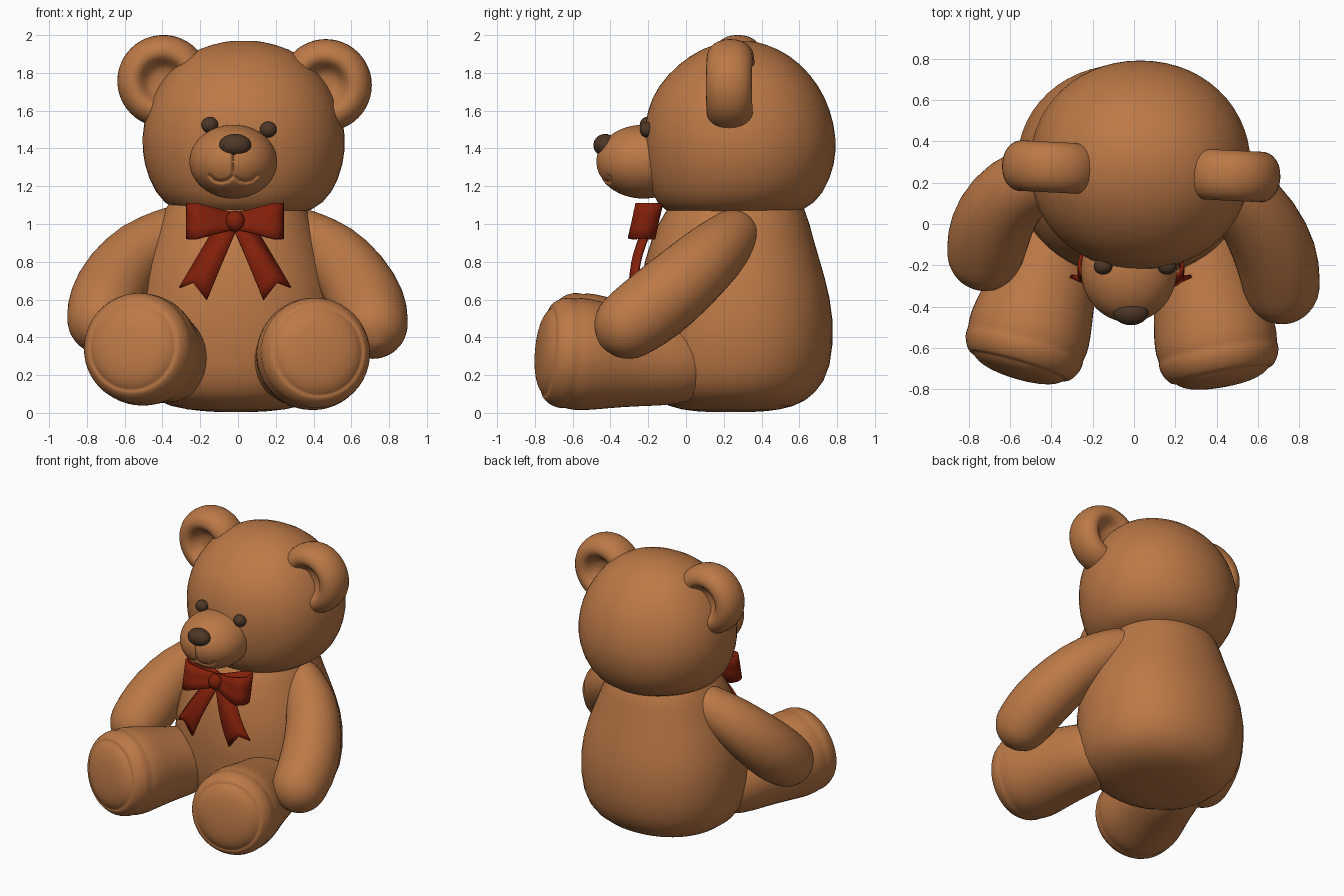
import bpy, bmesh, math
from mathutils import Vector

cube = bpy.data.objects.get("Cube")
if cube:
    bpy.data.objects.remove(cube)


def material(name, color):
    m = bpy.data.materials.new(name)
    m.use_nodes = True
    m.diffuse_color = color
    bsdf = m.node_tree.nodes["Principled BSDF"]
    bsdf.inputs["Base Color"].default_value = color
    bsdf.inputs["Roughness"].default_value = 0.8
    return m


FUR = material("brown fur", (0.50, 0.19, 0.062, 1))
DARK = material("dark brown", (0.075, 0.038, 0.02, 1))
RED = material("red ribbon", (0.225, 0.014, 0.003, 1))


def finish(name, bm, mat, angle=60, subdiv=0):
    bmesh.ops.recalc_face_normals(bm, faces=bm.faces)
    mesh = bpy.data.meshes.new(name)
    bm.to_mesh(mesh)
    bm.free()
    mesh.materials.append(mat)
    ob = bpy.data.objects.new(name, mesh)
    bpy.context.collection.objects.link(ob)
    if subdiv:
        mod = ob.modifiers.new("smooth", "SUBSURF")
        mod.levels = mod.render_levels = subdiv
    bpy.ops.object.select_all(action="DESELECT")
    ob.select_set(True)
    bpy.context.view_layer.objects.active = ob
    bpy.ops.object.shade_smooth_by_angle(angle=math.radians(angle))
    return ob


def loft(name, rings, mat, subdiv=1):
    """Skin a stack of equal rings and close both ends with a fan."""
    bm = bmesh.new()
    loops = [[bm.verts.new(p) for p in ring] for ring in rings]
    n = len(loops[0])
    for a, b in zip(loops, loops[1:]):
        for i in range(n):
            j = (i + 1) % n
            bm.faces.new((a[i], a[j], b[j], b[i]))
    for ring in (loops[0], loops[-1]):
        tip = bm.verts.new(sum((v.co for v in ring), Vector()) / n)
        for i in range(n):
            bm.faces.new((ring[i], ring[(i + 1) % n], tip))
    return finish(name, bm, mat, 80, subdiv)


def circle(center, axis, radius, n=24):
    q = Vector(axis).to_track_quat("Z", "Y")
    turn = [2 * math.pi * i / n for i in range(n)]
    return [Vector(center) + q @ Vector((radius * math.cos(t), radius * math.sin(t), 0)) for t in turn]


def oval(x, z, half, front, back, power, n=28):
    """Horizontal rounded-square ring."""
    ring = []
    for i in range(n):
        t = 2 * math.pi * i / n
        c, s = math.cos(t), math.sin(t)
        ring.append(Vector((x + half * math.copysign(abs(c) ** power, c),
                            (front + back) / 2 + (back - front) / 2 * math.copysign(abs(s) ** power, s), z)))
    return ring


def lathe(name, start, axis, profile, mat):
    axis = Vector(axis).normalized()
    return loft(name, [circle(Vector(start) + axis * d, axis, r) for d, r in profile], mat)


def limb(name, points, radii, mat):
    """Round-ended tube through the points."""
    pts = [Vector(p) for p in points]
    dirs = [(pts[min(i + 1, len(pts) - 1)] - pts[max(i - 1, 0)]).normalized() for i in range(len(pts))]
    rings = []
    caps = [math.radians(a) for a in (85, 65, 45, 22)]
    for a in caps:
        rings.append(circle(pts[0] - dirs[0] * radii[0] * math.sin(a), dirs[0], radii[0] * math.cos(a)))
    rings += [circle(p, d, r) for p, d, r in zip(pts, dirs, radii)]
    for a in reversed(caps):
        rings.append(circle(pts[-1] + dirs[-1] * radii[-1] * math.sin(a), dirs[-1], radii[-1] * math.cos(a)))
    return loft(name, rings, mat)


def ball(name, center, scale, mat, u=32, v=20, shape=None):
    bm = bmesh.new()
    bmesh.ops.create_uvsphere(bm, u_segments=u, v_segments=v, radius=1)
    for vert in bm.verts:
        x, y, z = vert.co
        vert.co = Vector(center) + Vector((x * scale[0], z * scale[1], y * scale[2]))
        if shape:
            shape(vert.co)
    return finish(name, bm, mat, 80)


# Torso: height, half width, front, back
torso = [(0.005, 0.16, 0.05, 0.42), (0.03, 0.36, -0.1, 0.58), (0.1, 0.485, -0.2, 0.69), (0.23, 0.555, -0.25, 0.775),
         (0.5, 0.575, -0.265, 0.79), (0.72, 0.53, -0.245, 0.74), (0.92, 0.445, -0.19, 0.675),
         (1.08, 0.385, -0.11, 0.64), (1.2, 0.3, 0.0, 0.55)]
loft("torso", [oval(-0.01, z, w, f, b, 0.92) for z, w, f, b in torso], FUR)

# Head
head = [(1.04, 0.22, 0.0, 0.48), (1.065, 0.37, -0.12, 0.63), (1.16, 0.475, -0.19, 0.735), (1.32, 0.535, -0.225, 0.795),
        (1.46, 0.545, -0.23, 0.8), (1.6, 0.52, -0.21, 0.77), (1.73, 0.46, -0.155, 0.71),
        (1.85, 0.365, -0.04, 0.61), (1.93, 0.245, 0.08, 0.49), (1.97, 0.09, 0.22, 0.36)]
loft("head", [oval(0.03, z, w, f, b, 0.97) for z, w, f, b in head], FUR)

# Ears: thick rims around a dished middle
half = [(0.035, 0.02), (0.04, 0.07), (0.075, 0.1), (0.115, 0.125), (0.127, 0.16), (0.11, 0.205), (0.065, 0.24)]
ear = [(-d, r) for d, r in half] + [(0, 0.25)] + [(d, r) for d, r in reversed(half)]
lathe("right_ear", (-0.395, 0.275, 1.757), (0.05, 1, 0), ear, FUR)
lathe("left_ear", (0.465, 0.235, 1.735), (0.05, 1, 0), ear, FUR)

# Muzzle with a pressed-in smile
MX = -0.025
smile = [(0, 1.37), (0, 1.255), (0.03, 1.23), (0.065, 1.222), (0.1, 1.23), (0.125, 1.255)]


def press_smile(co):
    if co.y > -0.3:
        return
    p = Vector((abs(co.x - MX), co.z))
    nearest = 1
    for a, b in zip(smile, smile[1:]):
        a, b = Vector(a), Vector(b)
        t = max(0, min(1, (p - a).dot(b - a) / (b - a).length_squared))
        nearest = min(nearest, (p - a.lerp(b, t)).length)
    co.y += 0.014 * math.exp(-(nearest / 0.009) ** 2)


ball("muzzle", (MX, -0.225, 1.33), (0.232, 0.25, 0.195), FUR, 128, 96, press_smile)

# Nose and eyes
ball("nose", (-0.015, -0.428, 1.417), (0.085, 0.062, 0.06), DARK)
ball("right_eye", (-0.15, -0.205, 1.525), (0.045, 0.04, 0.042), DARK)
ball("left_eye", (0.16, -0.205, 1.5), (0.045, 0.04, 0.042), DARK)

# Arms
arm_radii = (0.145, 0.175, 0.195, 0.205, 0.19)
limb("left_arm", [(0.355, 0.245, 0.935), (0.50, 0.155, 0.85), (0.615, 0.01, 0.715), (0.695, -0.16, 0.57),
                  (0.715, -0.30, 0.47)], arm_radii, FUR)
limb("right_arm", [(-0.35, 0.26, 0.95), (-0.52, 0.21, 0.86), (-0.64, 0.1, 0.72), (-0.70, -0.03, 0.585),
                   (-0.72, -0.14, 0.495)], arm_radii, FUR)

# Legs with seamed, padded soles
leg = [(-0.16, 0.08), (-0.08, 0.17), (0.05, 0.228), (0.25, 0.248), (0.42, 0.275), (0.54, 0.298), (0.62, 0.302),
       (0.65, 0.291), (0.675, 0.299), (0.72, 0.288), (0.757, 0.262), (0.766, 0.246), (0.762, 0.235), (0.78, 0.222),
       (0.803, 0.18), (0.818, 0.11), (0.822, 0.03)]
lathe("right_leg", (-0.34, 0.04, 0.27), (-0.22, -0.74, 0.085), leg, FUR)
lathe("left_leg", (0.29, 0.02, 0.26), (0.145, -0.8, 0.07), leg, FUR)


# Bow
def ribbon(name, rows, thickness=0.018):
    """Strip through rows of points, given some thickness."""
    bm = bmesh.new()
    lines = [[bm.verts.new(p) for p in row] for row in rows]
    for a, b in zip(lines, lines[1:]):
        for i in range(len(a) - 1):
            bm.faces.new((a[i], a[i + 1], b[i + 1], b[i]))
    ob = finish(name, bm, RED, 40)
    mod = ob.modifiers.new("thickness", "SOLIDIFY")
    mod.thickness, mod.offset = thickness, 0
    return ob


BX, BY, BZ = -0.015, -0.215, 1.015
for side, label in ((-1, "right"), (1, "left")):
    # Loop: out along the front, round the end, back behind
    rows = []
    for i in range(25):
        t = 2 * math.pi * i / 24
        reach = (1 - math.cos(t)) / 2
        depth = -math.sin(t) * (0.02 + 0.052 * reach)
        tall = 0.045 + 0.05 * min(1, reach * 1.3)
        x = BX + side * 0.25 * reach ** 0.8
        rows.append([(x, BY + depth * 1.25 + 0.02 * k, BZ + k * tall) for k in (1, 0.35, -0.35, -1)])
    ribbon(label + "_bow_loop", rows)
    # Tail: lies on the belly and runs down to a notched end
    rows = []
    for i in range(9):
        t = i / 8
        cx, w = BX + side * (0.055 + 0.167 * t), 0.058 + 0.014 * t
        y = -0.21 - 0.065 * math.sin(t * math.pi * 0.6)
        z = BZ - 0.05 - 0.335 * t
        rows.append([(cx + k * w, y - 0.012 * (1 - abs(k)) + 0.02 * side * k,
                      z + 0.06 * t * (1 - abs(k)) + side * k * 0.033 * t) for k in (-1, 0, 1)])
    ribbon(label + "_bow_tail", rows)
ball("bow_knot", (BX, BY - 0.025, BZ), (0.05, 0.045, 0.055), RED)
